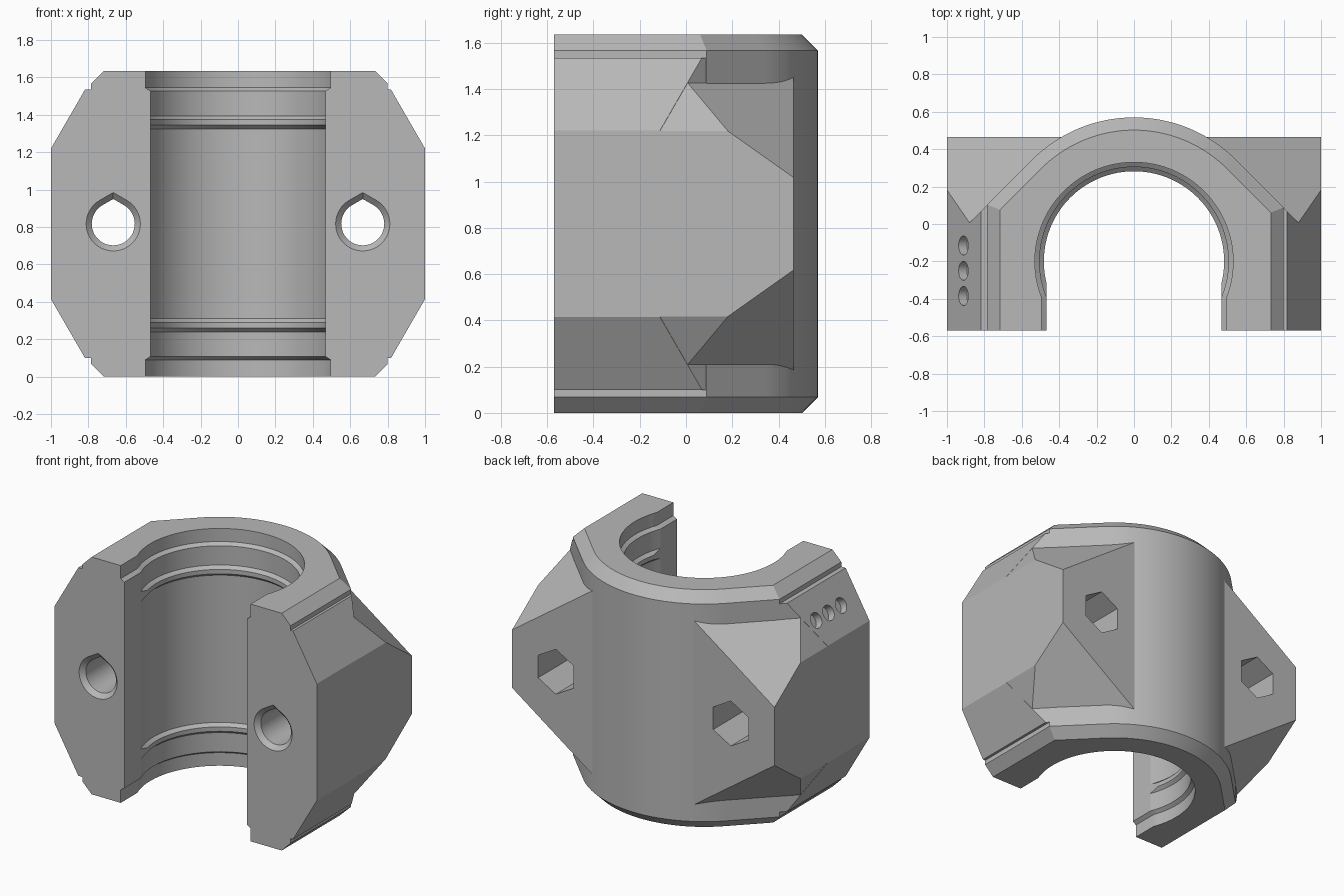
import bpy, bmesh
from math import sin, cos, pi, sqrt, radians, acos
from mathutils import Vector, Matrix

default = bpy.data.objects.get("Cube")
if default:
    bpy.data.objects.remove(default, do_unlink=True)

HEIGHT = 1.635
FRONT, BACK = -0.57, 0.465
BORE_Y = -0.2
MID_Z = HEIGHT / 2

grey = bpy.data.materials.new("plain_grey")
grey.use_nodes = True
colour = (0.48, 0.48, 0.48, 1)
grey.diffuse_color = colour
grey.node_tree.nodes["Principled BSDF"].inputs["Base Color"].default_value = colour


def finish(name, bm):
    bmesh.ops.recalc_face_normals(bm, faces=bm.faces)
    mesh = bpy.data.meshes.new(name)
    bm.to_mesh(mesh)
    bm.free()
    mesh.materials.append(grey)
    obj = bpy.data.objects.new(name, mesh)
    bpy.context.collection.objects.link(obj)
    return obj


def loft(name, rings):
    """Closed solid through rings with equal point counts."""
    bm = bmesh.new()
    rows = [[bm.verts.new(p) for p in ring] for ring in rings]
    n = len(rows[0])
    for a, b in zip(rows, rows[1:]):
        for i in range(n):
            j = (i + 1) % n
            bm.faces.new((a[i], a[j], b[j], b[i]))
    bm.faces.new(rows[0])
    bm.faces.new(rows[-1])
    return finish(name, bm)


def clipped_box(name, low, high, planes):
    """Box trimmed by planes given as (point, outward normal)."""
    bm = bmesh.new()
    low, high = Vector(low), Vector(high)
    size = high - low
    bmesh.ops.create_cube(bm, size=1, matrix=Matrix.Translation((low + high) / 2) @ Matrix.Diagonal((*size, 1)))
    for point, normal in planes:
        geom = bm.verts[:] + bm.edges[:] + bm.faces[:]
        cut = bmesh.ops.bisect_plane(bm, geom=geom, dist=1e-6, plane_co=point, plane_no=normal, clear_outer=True)
        edges = [e for e in cut["geom_cut"] if isinstance(e, bmesh.types.BMEdge)]
        bmesh.ops.contextual_create(bm, geom=edges)
    return finish(name, bm)


def combine(target, tool, operation):
    mod = target.modifiers.new("join_or_cut", 'BOOLEAN')
    mod.object, mod.operation, mod.solver = tool, operation, 'EXACT'
    bpy.context.view_layer.objects.active = target
    bpy.ops.object.modifier_apply(modifier=mod.name)
    bpy.data.objects.remove(tool, do_unlink=True)


# Arched body with chamfered ends
def arch_ring(z, inset):
    r = 0.77 - inset
    diagonal = r * sqrt(2) + BORE_Y
    right, left = 0.8 - inset, 0.785 - inset
    pts = [(right, FRONT), (right, diagonal - right)]
    for i in range(33):
        a = pi / 4 + i * pi / 64
        pts.append((r * cos(a), BORE_Y + r * sin(a)))
    pts += [(-left, diagonal - left), (-left, FRONT)]
    return [(x, y, z) for x, y in pts]


CHAMFER = 0.068
body = loft("clamp_body", [arch_ring(0, CHAMFER), arch_ring(CHAMFER, 0),
                           arch_ring(HEIGHT - CHAMFER, 0), arch_ring(HEIGHT, CHAMFER)])


# Wings: steep upper and lower slopes, plus rear bolt blocks
def slopes(inset):
    return [((s, 0, MID_Z + t * (0.4025 - inset)), (s * sqrt(3), 0, t))
            for s in (-1, 1) for t in (-1, 1)]


side_cuts = [((s * 0.887, 0, 0), (s, 1, 0)) for s in (-1, 1)]
corner_cuts = [((s, BACK, MID_Z + t * 0.2), (s, 1, t * sqrt(2))) for s in (-1, 1) for t in (-1, 1)]
WING_LOW = 0.1
wings = clipped_box("front_wings", (-1, FRONT, WING_LOW), (1, 0.28, HEIGHT - WING_LOW),
                    slopes(0) + side_cuts)
blocks = clipped_box("bolt_blocks", (-1, -0.2, 0.12), (1, BACK, HEIGHT - 0.12),
                     slopes(0.002) + corner_cuts)
combine(body, wings, 'UNION')
combine(body, blocks, 'UNION')


# Open bore with end recesses and two retaining ridges
def bore_ring(z, r, mouth):
    start = -acos(mouth / r)
    pts = [(mouth, FRONT - 0.1)]
    for i in range(61):
        a = start + (pi - 2 * start) * i / 60
        pts.append((r * cos(a), BORE_Y + r * sin(a)))
    pts.append((-mouth, FRONT - 0.1))
    return [(x, y, z) for x, y in pts]


MOUTH = 0.468
half = [(-0.1, 0.53, 0.495), (0.09, 0.53, 0.495), (0.108, 0.505, MOUTH), (0.24, 0.505, MOUTH),
        (0.26, 0.482, MOUTH), (0.29, 0.482, MOUTH), (0.31, 0.505, MOUTH)]
steps = half + [(HEIGHT - z, r, m) for z, r, m in reversed(half)]
combine(body, loft("bore_cutter", [bore_ring(*s) for s in steps]), 'DIFFERENCE')


# Bolt holes: teardrop bore, countersunk front, hexagonal nut pocket behind
def teardrop_ring(x, y, r):
    pts = [(x, y, MID_Z + r / cos(pi / 6))]
    for i in range(41):
        a = pi / 6 + i * (5 * pi / 3) / 40
        pts.append((x + r * sin(a), y, MID_Z + r * cos(a)))
    return pts


def hex_ring(x, y, r):
    return [(x + r * sin(i * pi / 3), y, MID_Z + r * cos(i * pi / 3)) for i in range(6)]


for x in (-0.667, 0.667):
    hole = loft("bolt_cutter", [teardrop_ring(x, y, r) for y, r in
                                ((-0.58, 0.155), (-0.54, 0.115), (0.6, 0.115))])
    combine(body, hole, 'DIFFERENCE')
    combine(body, loft("nut_cutter", [hex_ring(x, y, 0.155) for y in (0.12, 0.6)]), 'DIFFERENCE')

# Three round marker dimples on the upper right-hand slope
outward = Vector((-sqrt(3) / 2, 0, 0.5))
along = Vector((0.5, 0, sqrt(3) / 2))
for y in (-0.115, -0.25, -0.385):
    centre = Vector((-0.912, y, MID_Z + 0.4025 + 0.088 * sqrt(3)))
    rings = [[centre + outward * d + 0.051 * (along * cos(a) + Vector((0, sin(a), 0)))
              for a in (i * pi / 16 for i in range(32))] for d in (-0.05, 0.05)]
    combine(body, loft("dimple_cutter", rings), 'DIFFERENCE')

# Smooth curved walls, crisp edges
bpy.ops.object.select_all(action='DESELECT')
body.select_set(True)
bpy.context.view_layer.objects.active = body
bpy.ops.object.shade_smooth_by_angle(angle=radians(20))
weighted = body.modifiers.new("flat_face_normals", 'WEIGHTED_NORMAL')
weighted.keep_sharp = True
